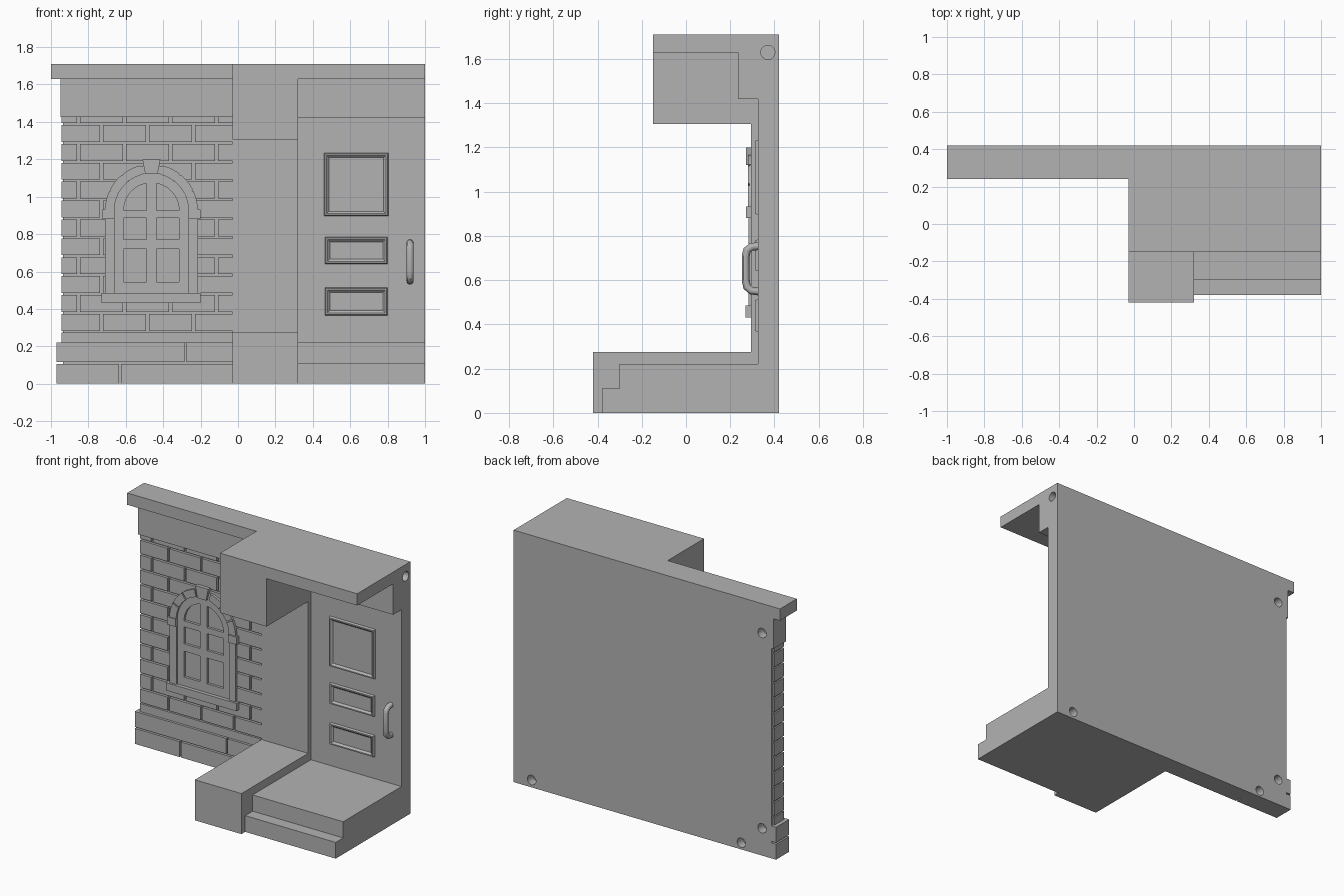
import bpy, bmesh
from math import cos, sin, pi, acos
from mathutils import Vector

if "Cube" in bpy.data.objects:
    bpy.data.objects.remove(bpy.data.objects["Cube"])

stone = bpy.data.materials.new("plain grey")
stone.use_nodes = True
grey = (0.45, 0.45, 0.45, 1)
stone.diffuse_color = grey
stone.node_tree.nodes["Principled BSDF"].inputs["Base Color"].default_value = grey

BACK = 0.42


def finish(name, bm):
    bmesh.ops.recalc_face_normals(bm, faces=bm.faces)
    mesh = bpy.data.meshes.new(name)
    bm.to_mesh(mesh)
    bm.free()
    ob = bpy.data.objects.new(name, mesh)
    bpy.context.collection.objects.link(ob)
    mesh.materials.append(stone)
    return ob


def make(name, shapes):
    """Each shape is (axis, outline, low, high): an outline swept along x or y."""
    bm = bmesh.new()
    for axis, outline, lo, hi in shapes:
        place = (lambda p: (lo, p[0], p[1])) if axis == "x" else (lambda p: (p[0], lo, p[1]))
        face = bm.faces.new([bm.verts.new(place(p)) for p in outline])
        new = bmesh.ops.extrude_face_region(bm, geom=[face], use_keep_orig=True)["geom"]
        shift = Vector((hi - lo, 0, 0)) if axis == "x" else Vector((0, hi - lo, 0))
        bmesh.ops.translate(bm, vec=shift, verts=[v for v in new if isinstance(v, bmesh.types.BMVert)])
    return finish(name, bm)


def slab(x0, x1, z0, z1, front, back=BACK):
    return ("y", [(x0, z0), (x1, z0), (x1, z1), (x0, z1)], front, back)


def arc(cx, cz, r, a0, a1, n=24):
    return [(cx + r * cos(a0 + (a1 - a0) * i / n), cz + r * sin(a0 + (a1 - a0) * i / n))
            for i in range(n + 1)]


def cut(ob, cutter):
    mod = ob.modifiers.new("cut", "BOOLEAN")
    mod.operation = "DIFFERENCE"
    mod.solver = "EXACT"
    mod.object = cutter
    bpy.context.view_layer.objects.active = ob
    bpy.ops.object.modifier_apply(modifier=mod.name)


# Main masses: pillar with canopy and plinth, and the door bay with steps
LEFT, MID, RIGHT = -0.03, 0.32, 1.0
pillar = make("pillar", [("x", [(-0.42, 0), (BACK, 0), (BACK, 1.71), (-0.15, 1.71), (-0.15, 1.305),
                                (0.295, 1.305), (0.295, 0.275), (-0.42, 0.275)], LEFT, MID)])
door_bay = make("door_bay", [("x", [(-0.38, 0), (BACK, 0), (BACK, 1.71), (-0.15, 1.71), (-0.15, 1.63),
                                    (0.235, 1.63), (0.235, 1.42), (0.325, 1.42), (0.325, 0.22),
                                    (-0.30, 0.22), (-0.30, 0.11), (-0.38, 0.11)], MID, RIGHT)])

# Left wall
wall = make("wall_core", [slab(-0.935, LEFT, 0, 1.63, 0.315)])
frieze = make("frieze", [slab(-0.95, LEFT, 1.425, 1.63, 0.285)])
make("cornice", [slab(-1.0, LEFT, 1.63, 1.71, 0.24)])


def course(left, z0, z1, joints, front, back, gap):
    edges = [left - gap / 2] + [j for j in joints if left < j < LEFT] + [LEFT + gap / 2]
    return [slab(a + gap / 2, b - gap / 2, z0, z1, front, back) for a, b in zip(edges, edges[1:])]


base = make("base_stones", course(-0.97, 0, 0.105, [-0.63], 0.28, BACK, 0.01)
            + course(-0.97, 0.115, 0.22, [-0.28], 0.28, BACK, 0.01))
bricks = [slab(-0.945, LEFT, 0.22, 0.275, 0.297, 0.4)]
for k in range(12):
    z = 0.283 + 0.101 * k
    first = -0.73 if k % 2 == 0 else -0.853
    bricks += course(-0.945, z, min(z + 0.09, 1.425), [first + 0.246 * i for i in range(4)],
                     0.297, 0.4, 0.014)
brickwork = make("brickwork", bricks)

# Arched window
CX, SPRING, SILL = -0.463, 0.926, 0.485
R_IN, R_OUT = 0.198, 0.248


def arch(r):
    return arc(CX, SPRING, r, 0, pi) + [(CX - r, SILL), (CX + r, SILL)]


opening = make("opening_cutter", [("y", arch(R_IN), 0.2, 0.32)])
cut(brickwork, opening)

surround = []
for s in (-1, 1):
    x0, x1 = sorted((CX + s * R_IN, CX + s * R_OUT))
    surround.append(slab(x0, x1, SILL, 0.88, 0.282, 0.32))
    x0, x1 = sorted((CX + s * R_IN, CX + s * 0.262))
    surround.append(slab(x0, x1, 0.88, 0.932, 0.272, 0.32))
make("window_jambs", surround)

ring = arc(CX, SPRING, R_OUT - 0.004, 0, pi) + arc(CX, SPRING, R_IN + 0.002, pi, 0)
voussoirs = [("y", ring, 0.288, 0.32)]
COUNT = 7
for i in range(COUNT):
    a0, a1 = pi * i / COUNT + 0.02, pi * (i + 1) / COUNT - 0.02
    if i != COUNT // 2:
        voussoirs.append(("y", arc(CX, SPRING, R_OUT, a0, a1, 6)
                          + arc(CX, SPRING, R_IN, a1, a0, 6), 0.28, 0.32))
make("window_arch", voussoirs)
make("keystone", [("y", [(CX - 0.033, 1.12), (CX + 0.033, 1.12), (CX + 0.048, 1.2),
                         (CX - 0.048, 1.2)], 0.272, 0.32)])
make("window_sill", [slab(-0.73, -0.2, 0.432, SILL, 0.268, 0.32)])

# Casement with six panes, set back in the arch
casement = make("casement", [("y", arch(R_IN), 0.293, 0.316)])
panes = []
for s in (-1, 1):
    near, far = CX + s * 0.026, CX + s * 0.148
    for z0, z1 in ((0.545, 0.72), (0.77, 0.885)):
        panes.append(slab(min(near, far), max(near, far), z0, z1, 0.25, 0.31))
    top = arc(0, SPRING, 0.148, 0, acos(0.026 / 0.148), 12)
    panes.append(("y", [(CX + s * x, z) for x, z in top] + [(near, SPRING)], 0.25, 0.31))
pane_cutter = make("pane_cutter", panes)
cut(casement, pane_cutter)


# Door panels with bevelled mouldings
def panel(name, x0, x1, z0, z1):
    bm = bmesh.new()
    rings = []
    for inset, y in ((0, 0.327), (0.006, 0.311), (0.014, 0.311), (0.026, 0.323)):
        rings.append([bm.verts.new((x, y, z)) for x, z in (
            (x0 + inset, z0 + inset), (x1 - inset, z0 + inset),
            (x1 - inset, z1 - inset), (x0 + inset, z1 - inset))])
    for a, b in zip(rings, rings[1:]):
        for i in range(4):
            j = (i + 1) % 4
            bm.faces.new((a[i], a[j], b[j], b[i]))
    bm.faces.new(rings[-1])
    bm.faces.new(rings[0][::-1])
    return finish(name, bm)


panel("door_panel_top", 0.46, 0.805, 0.895, 1.235)
panel("door_panel_middle", 0.465, 0.8, 0.64, 0.785)
panel("door_panel_bottom", 0.465, 0.8, 0.365, 0.515)

# Door handle: a bent bar
curve = bpy.data.curves.new("door_handle", "CURVE")
curve.dimensions = "3D"
curve.bevel_depth = 0.018
curve.bevel_resolution = 4
curve.use_fill_caps = True
path = [(0.335, 0.755), (0.295, 0.75), (0.276, 0.735), (0.27, 0.71),
        (0.27, 0.6), (0.276, 0.57), (0.295, 0.553), (0.335, 0.548)]
spline = curve.splines.new("POLY")
spline.points.add(len(path) - 1)
for point, (y, z) in zip(spline.points, path):
    point.co = (0.92, y, z, 1)
handle = bpy.data.objects.new("door_handle", curve)
bpy.context.collection.objects.link(handle)
curve.materials.append(stone)
bpy.ops.object.select_all(action="DESELECT")
handle.select_set(True)
bpy.context.view_layer.objects.active = handle
bpy.ops.object.convert(target="MESH")
bpy.ops.object.shade_smooth_by_angle()

# Round peg holes in the back and the right side
HOLE = 0.032
holes = [("y", arc(x, z, HOLE, 0, 2 * pi, 24)[:-1], 0.36, 0.5)
         for x, z in ((-0.865, 1.51), (-0.865, 0.185), (-0.71, 0.045), (0.865, 0.05))]
holes.append(("x", arc(0.37, 1.63, HOLE, 0, 2 * pi, 24)[:-1], 0.92, 1.1))
hole_cutter = make("hole_cutter", holes)
for ob in (wall, frieze, base, brickwork, door_bay):
    cut(ob, hole_cutter)

for helper in (opening, pane_cutter, hole_cutter):
    bpy.data.objects.remove(helper)
